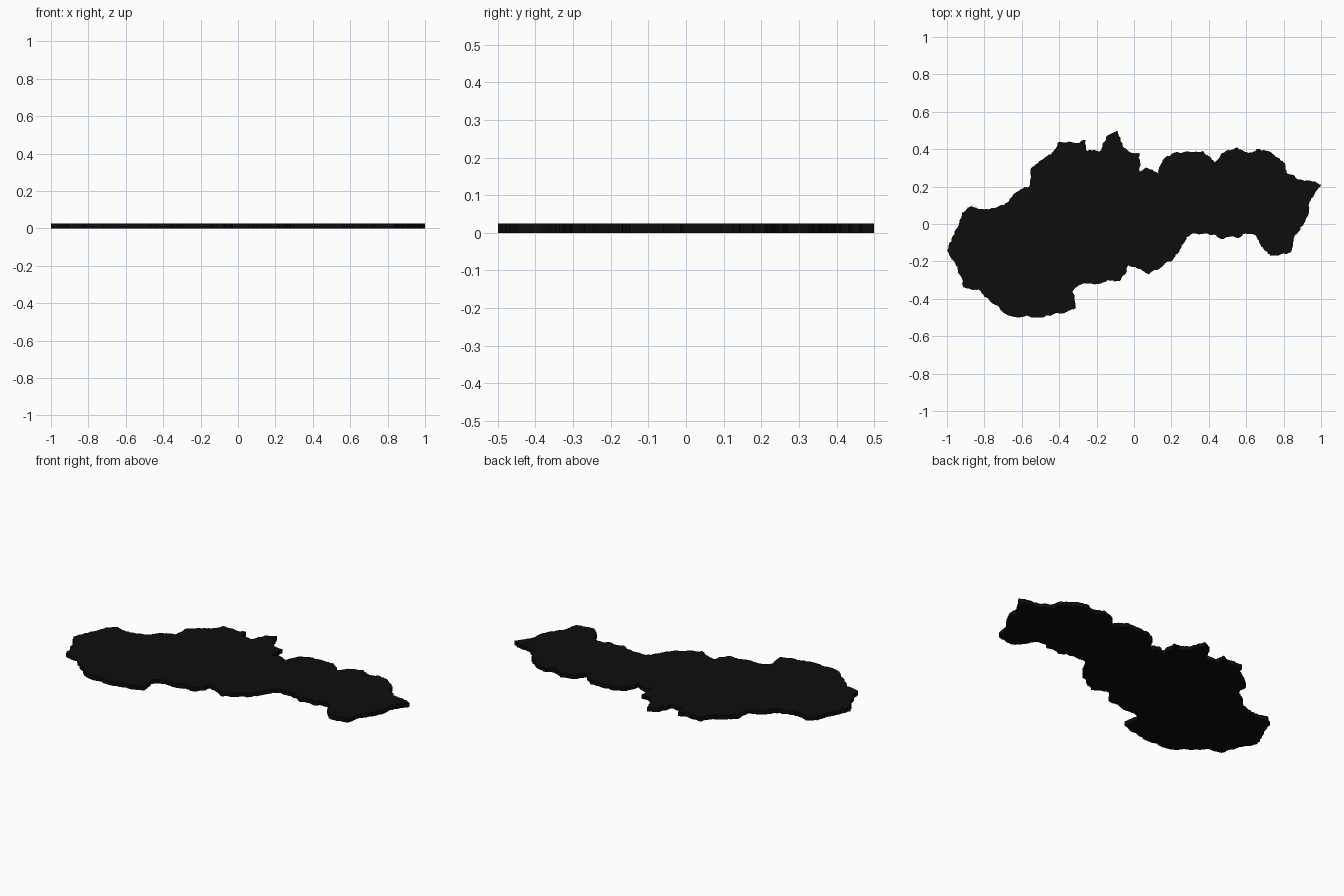
import bpy
import bmesh
import random
from mathutils import Vector

default_cube = bpy.data.objects.get("Cube")
if default_cube:
    bpy.data.objects.remove(default_cube, do_unlink=True)

random.seed(4)
THICKNESS = 0.025

# Main corners of the border, clockwise from the west tip, in hundredths
BORDER = [
    (-100, -14), (-96, -4), (-92, 6), (-87, 10), (-83, 8), (-77, 8),
    (-70, 10), (-67, 12), (-63, 17), (-56, 20), (-55, 30), (-50, 34),
    (-43, 39), (-40, 44), (-26, 45), (-25, 39), (-18, 39), (-15, 46),
    (-9, 50), (-6, 42), (-1, 38), (3, 38), (3, 28), (7, 30),
    (13, 27), (16, 35), (21, 38), (37, 39), (43, 33), (49, 39),
    (55, 41), (61, 38), (66, 40), (75, 37), (80, 33), (82, 27),
    (91, 23), (100, 21), (97, 17), (94, 12), (92, 3), (86, -6),
    (84, -15), (73, -17), (68, -12), (65, -6), (60, -5), (48, -8),
    (39, -5), (28, -7), (25, -13), (20, -20), (8, -27), (3, -24),
    (-3, -22), (-7, -30), (-16, -31), (-30, -33), (-33, -36), (-31, -45),
    (-36, -47), (-50, -50), (-69, -48), (-80, -39), (-83, -35), (-91, -34),
    (-94, -25), (-98, -18),
]


def roughen(points, strength):
    """Split every edge once and push its midpoint sideways a little."""
    result = []
    for start, end in zip(points, points[1:] + points[:1]):
        along = end - start
        sideways = Vector((-along.y, along.x))
        middle = (start + end) / 2 + sideways * random.uniform(-strength, strength)
        middle.x = max(-1.0, min(1.0, middle.x))
        middle.y = max(-0.5, min(0.5, middle.y))
        result += [start, middle]
    return result


def make_material(name, colour):
    material = bpy.data.materials.new(name)
    material.use_nodes = True
    material.diffuse_color = colour
    shader = material.node_tree.nodes["Principled BSDF"]
    shader.inputs["Base Color"].default_value = colour
    return material


def make_slab(name, outline, height, material):
    """Extrude a closed outline from the ground into a flat-topped slab."""
    bm = bmesh.new()
    base = bm.faces.new([bm.verts.new((p.x, p.y, 0)) for p in outline])
    extruded = bmesh.ops.extrude_face_region(bm, geom=[base], use_keep_orig=True)
    top_verts = [g for g in extruded["geom"] if isinstance(g, bmesh.types.BMVert)]
    bmesh.ops.translate(bm, verts=top_verts, vec=(0, 0, height))
    bmesh.ops.recalc_face_normals(bm, faces=bm.faces)
    caps = [f for f in bm.faces if len(f.verts) > 4]
    bmesh.ops.triangulate(bm, faces=caps)
    mesh = bpy.data.meshes.new(name)
    bm.to_mesh(mesh)
    bm.free()
    mesh.materials.append(material)
    slab = bpy.data.objects.new(name, mesh)
    bpy.context.collection.objects.link(slab)
    return slab


# Ragged border: fine steps added between the main corners
outline = [Vector(corner) / 100 for corner in BORDER]
for strength in (0.08, 0.14, 0.2):
    outline = roughen(outline, strength)

# Thin map plate with flat faces
black = make_material("black", (0.004, 0.004, 0.004, 1))
make_slab("map_plate", outline, THICKNESS, black)
